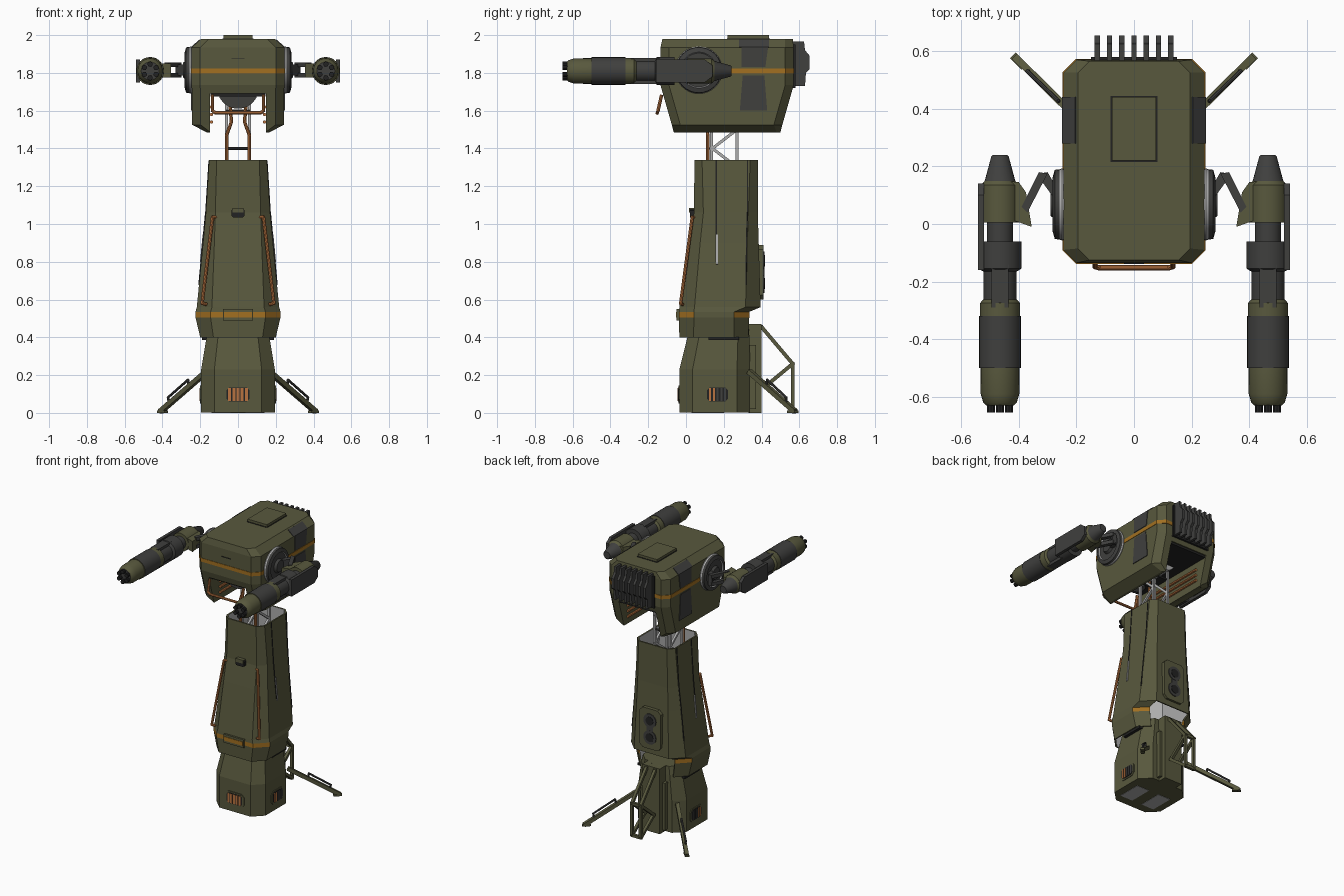
import bpy, bmesh, math
from mathutils import Vector, Matrix

if "Cube" in bpy.data.objects:
    bpy.data.objects.remove(bpy.data.objects["Cube"])


def colour(name, r, g, b):
    m = bpy.data.materials.new(name)
    m.diffuse_color = (r, g, b, 1)
    m.use_nodes = True
    m.node_tree.nodes["Principled BSDF"].inputs["Base Color"].default_value = m.diffuse_color
    return m


OLIVE = colour("olive", 0.098, 0.098, 0.047)
DARK = colour("dark grey", 0.05, 0.05, 0.048)
BLACK = colour("near black", 0.016, 0.016, 0.016)
GREY = colour("light grey", 0.42, 0.42, 0.42)
COPPER = colour("copper orange", 0.48, 0.17, 0.05)
AMBER = colour("amber stripe", 0.36, 0.16, 0.015)


def finish(name, bm, mats, smooth=False):
    bmesh.ops.recalc_face_normals(bm, faces=bm.faces)
    me = bpy.data.meshes.new(name)
    bm.to_mesh(me)
    bm.free()
    for m in mats:
        me.materials.append(m)
    if smooth:
        me.polygons.foreach_set("use_smooth", [True] * len(me.polygons))
        me.set_sharp_from_angle(angle=math.radians(35))
    ob = bpy.data.objects.new(name, me)
    bpy.context.collection.objects.link(ob)
    return ob


def prism(name, pts, axis, a, b, mat):
    """Extrude a 2D outline along axis; outline uses the other two axes in order."""
    def put(p, t):
        q = list(p)
        q.insert("xyz".index(axis), t)
        return q
    bm = bmesh.new()
    lo = [bm.verts.new(put(p, a)) for p in pts]
    hi = [bm.verts.new(put(p, b)) for p in pts]
    n = len(pts)
    bm.faces.new(lo)
    bm.faces.new(hi)
    for i in range(n):
        bm.faces.new((lo[i], lo[(i + 1) % n], hi[(i + 1) % n], hi[i]))
    return finish(name, bm, [mat])


def rect(x0, x1, y0, y1, c=0.0):
    if not c:
        return [(x0, y0), (x1, y0), (x1, y1), (x0, y1)]
    return [(x0 + c, y0), (x1 - c, y0), (x1, y0 + c), (x1, y1 - c),
            (x1 - c, y1), (x0 + c, y1), (x0, y1 - c), (x0, y0 + c)]


def box(name, x0, x1, y0, y1, z0, z1, mat):
    return prism(name, rect(x0, x1, y0, y1), "z", z0, z1, mat)


def loft(name, rings, mats, rule=None, caps=True):
    """Stack chamfered rectangles (z, half width, front y, back y, x chamfer, y chamfer)."""
    bm = bmesh.new()
    loops = []
    for z, w, y0, y1, cx, cy in rings:
        a = w - cx
        pts = [(-a, y0), (a, y0), (w, y0 + cy), (w, y1 - cy), (a, y1), (-a, y1), (-w, y1 - cy), (-w, y0 + cy)]
        loops.append([bm.verts.new((x, y, z)) for x, y in pts])
    for k in range(len(loops) - 1):
        for i in range(8):
            j = (i + 1) % 8
            idx = rule(k, i) if rule else 0
            if idx is not None:
                f = bm.faces.new((loops[k][i], loops[k][j], loops[k + 1][j], loops[k + 1][i]))
                f.material_index = idx
    if caps:
        bm.faces.new(loops[0])
        bm.faces.new(loops[-1])
    return finish(name, bm, mats)


def lathe(name, prof, axis, c, mats, n=24):
    """Revolve (radius, position, material index) about a line along x or y."""
    bm = bmesh.new()
    loops = []
    for r, t, _ in prof:
        ring = []
        for i in range(n):
            u, v = r * math.cos(2 * math.pi * i / n), r * math.sin(2 * math.pi * i / n)
            ring.append(bm.verts.new((t, c[0] + u, c[1] + v) if axis == "x" else (c[0] + u, t, c[1] + v)))
        loops.append(ring)
    for k in range(len(loops) - 1):
        for i in range(n):
            j = (i + 1) % n
            bm.faces.new((loops[k][i], loops[k][j], loops[k + 1][j], loops[k + 1][i])).material_index = prof[k][2]
    bm.faces.new(loops[0]).material_index = prof[0][2]
    bm.faces.new(loops[-1]).material_index = prof[-1][2]
    return finish(name, bm, mats, True)


def rods(name, paths, r, mat, n=8):
    """Straight bars along each polyline."""
    bm = bmesh.new()
    for path in paths:
        for p, q in zip(path, path[1:]):
            p, q = Vector(p), Vector(q)
            d = q - p
            m = Matrix.Translation((p + q) / 2) @ d.to_track_quat("Z", "Y").to_matrix().to_4x4()
            if n == 4:
                m = m @ Matrix.Rotation(math.pi / 4, 4, "Z")
            bmesh.ops.create_cone(bm, cap_ends=True, segments=n, radius1=r, radius2=r, depth=d.length + r, matrix=m)
    return finish(name, bm, [mat], n > 4)


# Base with rear spine and underside plates
loft("base", [(0.002, .195, -.035, .34, .07, .07), (.23, .195, -.035, .34, .07, .07),
              (.41, .165, .01, .335, .06, .06), (.47, .155, .02, .33, .06, .06)], [OLIVE])
box("base_spine", -.07, .07, .33, .40, 0, .47, OLIVE)
box("spine_groove", -.09, .09, .33, .37, .02, .36, OLIVE)
for s in (-1, 1):
    box("underside_plate", s * .09 - .05, s * .09 + .05, .03, .2, 0, .004, GREY)
# Barred vents on front and sides of the base
prism("front_vent_frame", rect(-.075, .075, .05, .145, .02), "y", -.041, -.03, OLIVE)
prism("front_vent_back", rect(-.062, .062, .06, .135, .015), "y", -.043, -.03, BLACK)
for i in range(5):
    x = (i - 2) * .022
    box("front_vent_bar", x - .008, x + .008, -.046, -.04, .064, .131, COPPER)
for s in (-1, 1):
    prism("side_vent_frame", rect(.10, .235, .05, .145, .02), "x", s * .19, s * .2, OLIVE)
    prism("side_vent_back", rect(.112, .223, .06, .135, .015), "x", s * .19, s * .202, BLACK)
    for i in range(5):
        y = .1675 + (i - 2) * .02
        box("side_vent_bar", s * .2, s * .205, y - .005, y + .005, .064, .131, COPPER if i < 2 else DARK)
    box("side_latch", s * .15, s * .19, .12, .28, .385, .402, BLACK)

# Rear stabilising legs with grab bars
for s in (-1, 1):
    rods("stabiliser_leg", [[(s * .17, .34, .215), (s * .405, .572, .012)]], .018, OLIVE, 4)
    prism("leg_foot", [(s * .37, .555), (s * .39, .535), (s * .43, .575), (s * .41, .595)], "z", 0, .012, OLIVE)
    rods("leg_grab_bar", [[(s * .26, .425, .14), (s * .265, .43, .175), (s * .37, .53, .082), (s * .365, .53, .05)]], .007, DARK)
# Rear lattice frame
rods("rear_lattice", [[(x, .36, .46), (x, .40, .455), (x, .565, .26), (x, .565, .03), (x, .42, .14), (x, .565, .26)]
                      for x in (-.035, .035)] + [[(-.035, .565, z), (.035, .565, z)] for z in (.03, .26)], .014, OLIVE, 4)

# Tapered tower shell, open at the top and at the rear of the skirt
def tower_rule(k, i):
    if k < 3 and i == 4:
        return None
    return 2 if k == 1 and i not in (2, 6) else 0


tower = loft("tower_shell", [(.40, .20, -.035, .33, .07, .075), (.505, .225, -.038, .335, .08, .08),
                             (.535, .225, -.038, .335, .08, .08), (.56, .218, -.035, .395, .08, .08),
                             (.9, .185, .015, .385, .06, .06), (1.06, .17, .042, .38, .05, .05),
                             (1.34, .153, .045, .38, .04, .04)], [OLIVE, GREY, AMBER, GREY], tower_rule, False)
mod = tower.modifiers.new("thickness", "SOLIDIFY")
mod.thickness, mod.offset, mod.material_offset = .012, -1, 1
# Tower fittings
prism("front_clasp", rect(-.08, .08, .49, .55), "y", -.05, -.03, OLIVE)
prism("clasp_stripe", rect(-.075, .075, .506, .534), "y", -.053, -.04, AMBER)
prism("front_latch", rect(-.035, .035, 1.035, 1.08, .008), "y", .02, .06, BLACK)
prism("latch_cap", rect(-.03, .03, 1.06, 1.085), "y", .016, .05, OLIVE)
prism("rear_panel", rect(-.085, .085, .6, .89, .025), "y", .37, .41, OLIVE)
for z in (.685, .805):
    lathe("rear_port", [(.05, .40, 0), (.05, .416, 0), (.03, .416, 1), (.03, .419, 1)], "y", (0, z), [DARK, BLACK])
box("rear_port_link", -.025, .025, .40, .415, .69, .8, DARK)
for s in (-1, 1):
    rods("front_pipe", [[(s * .11, .05, 1.035), (s * .135, .033, 1.035), (s * .19, -.028, .58), (s * .17, -.02, .575)]], .009, COPPER)
    rods("side_seam", [[(s * .1535, .16, 1.335), (s * .171, .16, 1.06), (s * .186, .16, .9), (s * .197, .16, .8)],
                       [(s * .1535, .325, 1.335), (s * .171, .325, 1.06), (s * .186, .32, .9), (s * .207, .318, .68)]], .004, BLACK, 4)
    rods("side_slot", [[(s * .183, .165, .94), (s * .197, .165, .79)]], .007, GREY, 4)

# Neck truss between tower and head
for s in (-1, 1):
    x = s * .06
    rods("neck_side_truss", [[(x, .27, .9), (x, .27, 1.7)], [(x, .135, .9), (x, .135, 1.7)],
                             [(x, .14, 1.2), (x, .27, 1.3), (x, .14, 1.4), (x, .27, 1.5), (x, .14, 1.62)]], .011, GREY, 4)
    rods("neck_cable", [[(x, .115, 1.0), (x, .115, 1.47), (s * .035, .11, 1.54), (s * .045, .11, 1.68)]], .009, COPPER)
rods("neck_cross_bars", [[(-.06, y, z), (.06, y, z)] for y in (.13, .27) for z in (1.2, 1.4, 1.6)], .007, DARK)

# Head shell with the underside channel cut through
head = loft("head_shell", [(1.485, .165, -.065, .50, .02, .02), (1.525, .243, -.075, .51, .045, .045),
                           (1.735, .245, -.135, .57, .045, .045), (1.935, .245, -.135, .57, .045, .045),
                           (1.98, .195, -.125, .565, .04, .04)], [OLIVE])
cutter = box("channel_cutter", -.147, .147, -.5, 1, 1.3, 1.69, OLIVE)
mod = head.modifiers.new("channel", "BOOLEAN")
mod.operation, mod.solver, mod.object = "DIFFERENCE", "EXACT", cutter
bpy.context.view_layer.update()
head.data = bpy.data.meshes.new_from_object(head.evaluated_get(bpy.context.evaluated_depsgraph_get()))
head.modifiers.clear()
bpy.data.objects.remove(cutter)
# Head stripe, roof hatch and side panels
prism("head_stripe", rect(-.248, .248, -.138, .573, .046), "z", 1.797, 1.823, AMBER)
box("hatch_seam", -.081, .081, .216, .444, 1.97, 1.983, BLACK)
box("roof_hatch", -.077, .077, .22, .44, 1.97, 2.0, OLIVE)
box("brow_mark", -.035, .035, -.139, -.13, 1.875, 1.879, BLACK)
for s in (-1, 1):
    prism("upper_side_panel", [(.295, 1.83), (.42, 1.83), (.435, 1.937), (.295, 1.937)], "x", s * .24, s * .249, DARK)
    prism("lower_side_panel", [(.285, 1.6), (.43, 1.6), (.415, 1.785), (.30, 1.785)], "x", s * .236, s * .249, DARK)
    prism("panel_fold", [(s * .243, 1.935), (s * .249, 1.937), (s * .205, 1.976), (s * .20, 1.972)], "y", .28, .44, DARK)
    # Copper pipes on the channel walls
    rods("channel_pipes", [[(s * .14, .0, z), (s * .14, .46, z)] for z in (1.54, 1.58, 1.62)], .009, COPPER)
# Machinery under the head
box("channel_ceiling", -.146, .146, -.10, .55, 1.675, 1.70, BLACK)
lathe("neck_joint", [(.11, -.02, 0), (.11, .0, 0), (.085, .02, 1), (.085, .32, 1)], "y", (0, 1.72), [DARK, GREY])
rods("chin_handle", [[(-.135, -.13, 1.68), (-.135, -.148, 1.6), (-.12, -.152, 1.588), (.12, -.152, 1.588),
                      (.135, -.148, 1.6), (.135, -.13, 1.68)]], .009, COPPER)
# Rear cooling fins
box("fin_backing", -.15, .15, .56, .58, 1.72, 1.95, BLACK)
for i in range(7):
    x = (i - 3) * .0425
    prism("cooling_fin", [(.56, 1.73), (.63, 1.73), (.635, 1.8), (.655, 1.82), (.655, 1.89), (.63, 1.92), (.625, 1.965), (.56, 1.965)],
          "x", x - .009, x + .009, DARK)

# Shoulder discs, links and rotary guns
for s in (-1, 1):
    lathe("shoulder_disc", [(.12, s * .235, 1), (.125, s * .25, 1), (.122, s * .258, 0), (.12, s * .275, 0), (.095, s * .282, 1),
                            (.09, s * .274, 0), (.05, s * .274, 0), (.04, s * .29, 0)], "x", (.068, 1.815), [DARK, GREY], 32)
    prism("inner_link", [(s * .265, .12), (s * .30, .18), (s * .33, .175), (s * .325, .155), (s * .285, .10)], "z", 1.785, 1.845, DARK)
    prism("outer_link", [(s * .30, .175), (s * .33, .18), (s * .39, .06), (s * .37, .04)], "z", 1.775, 1.80, DARK)
    prism("outer_link_top", [(s * .30, .175), (s * .33, .18), (s * .39, .06), (s * .37, .04)], "z", 1.83, 1.855, DARK)
    prism("gun_bracket", [(s * .45, .15), (s * .40, .145), (s * .375, .11), (s * .355, -.01), (s * .41, .01), (s * .45, .01)],
          "z", 1.775, 1.85, OLIVE)
    c = (s * .465, 1.81)
    lathe("gun_body", [(.025, .24, 0), (.03, .235, 0), (.053, .15, 1), (.066, .135, 1), (.066, .005, 1), (.045, .005, 0),
                       (.045, -.06, 0), (.074, -.06, 0), (.074, -.155, 0), (.058, -.165, 0), (.058, -.262, 1), (.07, -.275, 1),
                       (.07, -.32, 0), (.073, -.32, 0), (.073, -.5, 1), (.068, -.5, 1), (.067, -.59, 1), (.058, -.62, 1),
                       (.048, -.63, 0)], "y", c, [DARK, OLIVE])
    prism("gun_outer_plate", [(.14, 1.78), (.14, 1.84), (.10, 1.87), (-.16, 1.87), (-.16, 1.75), (.10, 1.75)],
          "x", s * .52, s * .541, DARK)
    box("gun_spine", c[0] - .03, c[0] + .03, -.29, -.14, 1.74, 1.878, DARK)
    rods("gun_barrels", [[(c[0] + .036 * math.cos(a), -.6, 1.81 + .036 * math.sin(a)),
                          (c[0] + .036 * math.cos(a), -.648, 1.81 + .036 * math.sin(a))]
                         for a in [i * math.pi / 3 + math.pi / 6 for i in range(6)]], .014, BLACK, 10)
